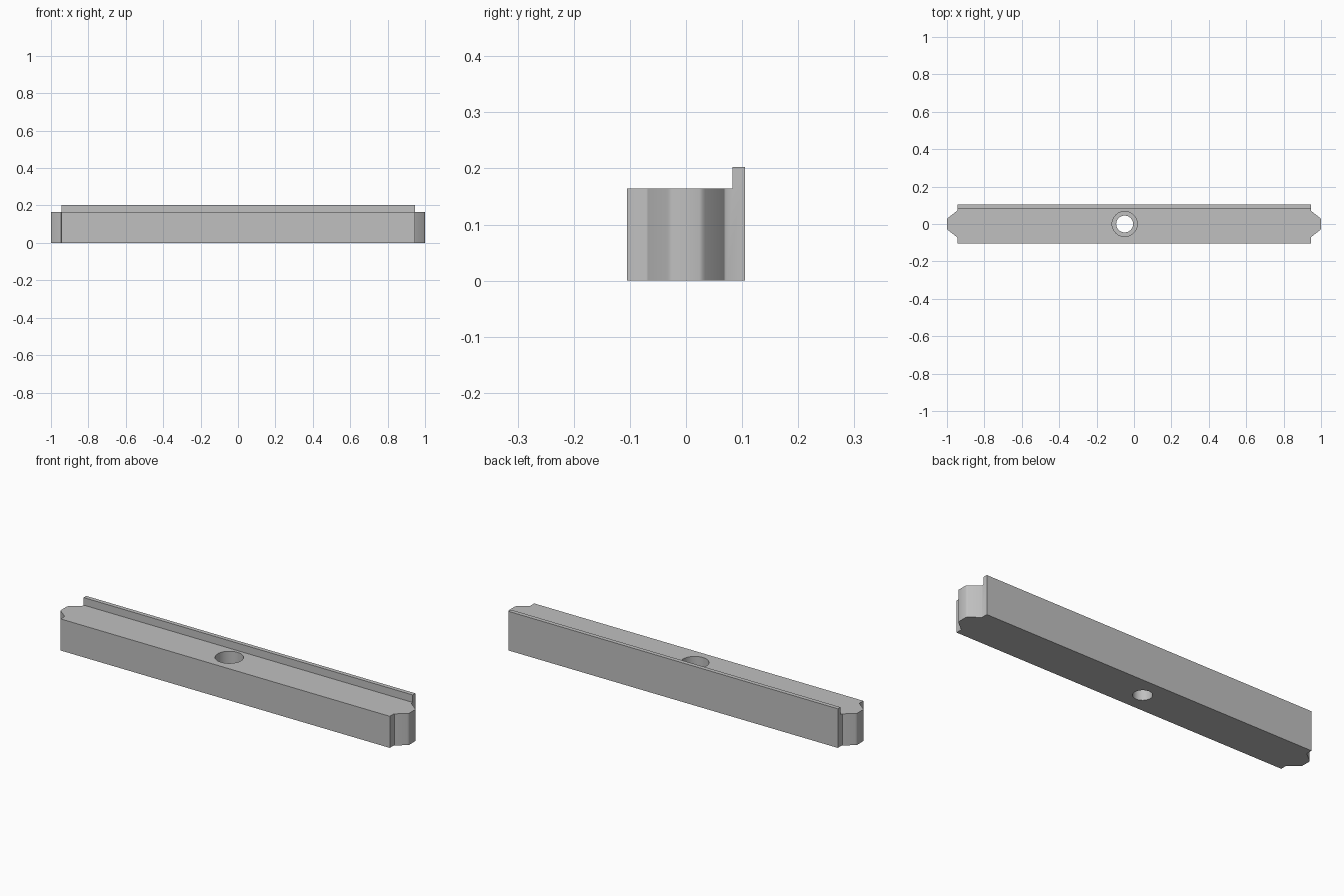
import bpy
import bmesh
import math

cube = bpy.data.objects.get("Cube")
if cube:
    bpy.data.objects.remove(cube, do_unlink=True)

HALF_WIDTH, SHOULDER = 0.105, 0.945
BAR_TOP, LIP_TOP, LIP_FRONT = 0.164, 0.203, 0.083
HOLE_X = -0.05

grey = bpy.data.materials.new("plain grey")
grey.use_nodes = True
grey.diffuse_color = (0.527, 0.527, 0.527, 1)
grey.node_tree.nodes["Principled BSDF"].inputs["Base Color"].default_value = grey.diffuse_color


def prism(name, outline, z0, z1):
    """Extrude a counter-clockwise outline from z0 to z1."""
    bm = bmesh.new()
    base = bm.faces.new([bm.verts.new((x, y, z0)) for x, y in outline])
    top = bmesh.ops.extrude_face_region(bm, geom=[base])["geom"]
    verts = [v for v in top if isinstance(v, bmesh.types.BMVert)]
    bmesh.ops.translate(bm, verts=verts, vec=(0, 0, z1 - z0))
    bmesh.ops.recalc_face_normals(bm, faces=bm.faces)
    mesh = bpy.data.meshes.new(name)
    bm.to_mesh(mesh)
    bm.free()
    mesh.materials.append(grey)
    obj = bpy.data.objects.new(name, mesh)
    bpy.context.collection.objects.link(obj)
    return obj


def circle(radius, sides=48):
    return [(HOLE_X + radius * math.cos(2 * math.pi * i / sides),
             radius * math.sin(2 * math.pi * i / sides)) for i in range(sides)]


# Bar outline: a tapered tongue with softened corners at each end
corner = [(1.0, 0.024), (0.998, 0.029), (0.993, 0.034),
          (0.952, 0.066), (0.947, 0.069), (SHOULDER, 0.073), (SHOULDER, HALF_WIDTH)]
right_end = [(x, -y) for x, y in reversed(corner)] + corner
outline = right_end + [(-x, -y) for x, y in right_end]
bar = prism("bar", outline, 0, LIP_TOP)

# Cutters: step in front of the rear lip, counterbore and through hole
step = [(-1.2, -0.3), (1.2, -0.3), (1.2, LIP_FRONT), (-1.2, LIP_FRONT)]
cutters = [
    prism("step_cutter", step, BAR_TOP, 0.4),
    prism("counterbore_cutter", circle(0.067), 0.075, 0.3),
    prism("hole_cutter", circle(0.045), -0.1, 0.3),
]
bpy.context.view_layer.objects.active = bar
bar.select_set(True)
for cutter in cutters:
    cutter.hide_render = True
    cutter.hide_set(True)
    cut = bar.modifiers.new(cutter.name, "BOOLEAN")
    cut.operation = "DIFFERENCE"
    cut.solver = "EXACT"
    cut.object = cutter
    bpy.ops.object.modifier_apply(modifier=cut.name)
for cutter in cutters:
    bpy.data.objects.remove(cutter, do_unlink=True)

bpy.ops.object.shade_smooth_by_angle(angle=math.radians(30))
